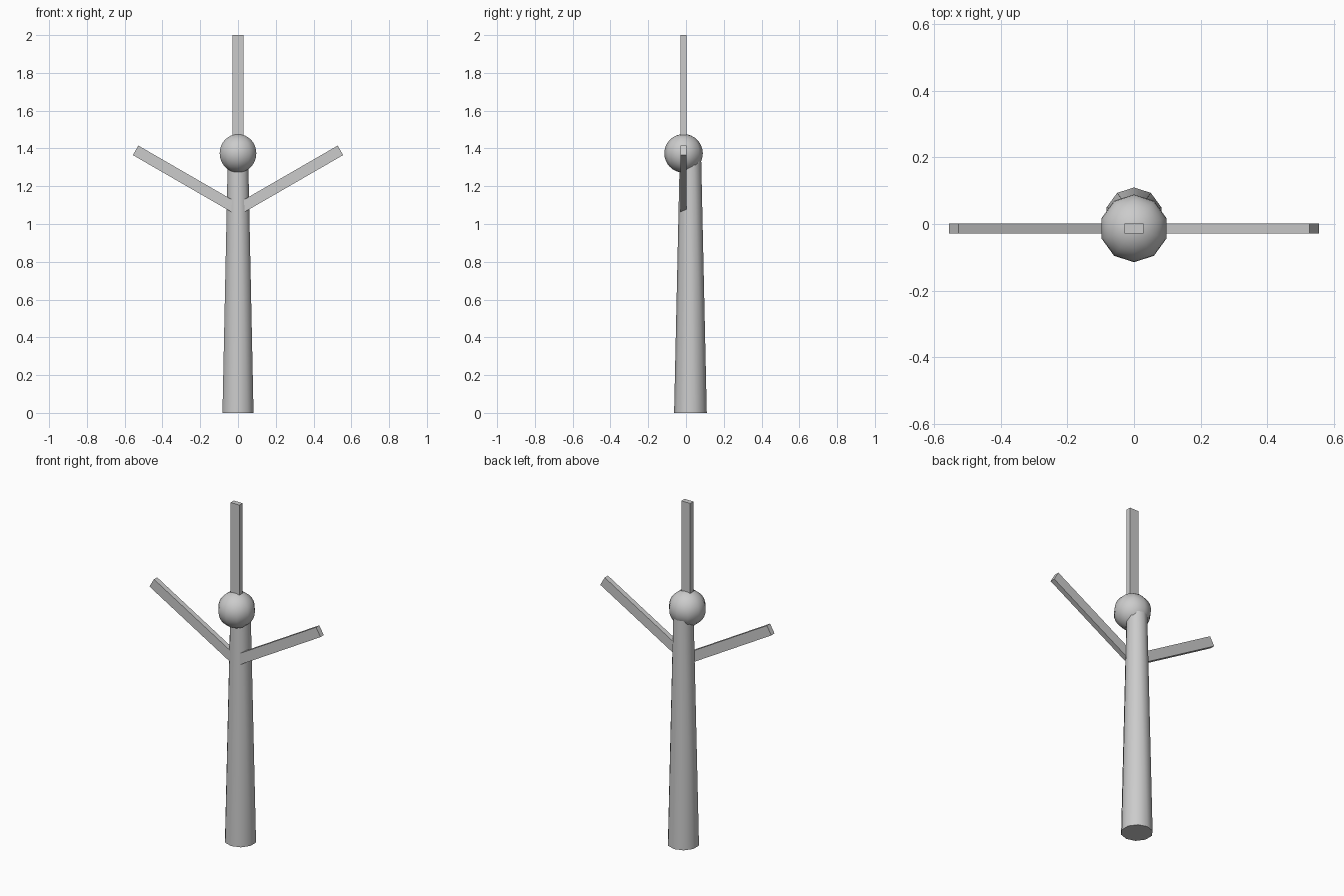
import bpy
from math import radians, sin, cos

if "Cube" in bpy.data.objects:
    bpy.data.objects.remove(bpy.data.objects["Cube"])

HUB_Y = -0.013


def smooth(obj, name):
    obj.name = name
    bpy.ops.object.shade_smooth_by_angle(angle=radians(45))


# Tapered ten-sided tower, a corner facing the back
bpy.ops.mesh.primitive_cone_add(vertices=10, radius1=0.0865, radius2=0.057, depth=1.34,
                                location=(0, 0.0235, 0.67))
smooth(bpy.context.object, "tower")

# Round hub
bpy.ops.mesh.primitive_uv_sphere_add(segments=10, ring_count=16, radius=0.102,
                                     location=(0, HUB_Y, 1.374), rotation=(0, 0, 0))
smooth(bpy.context.object, "hub")


# Flat box blade running outwards from its root, tilted about y
def blade(name, root_z, tilt, length=0.626):
    a = radians(tilt)
    bpy.ops.mesh.primitive_cube_add(
        size=1, rotation=(0, a, 0),
        location=(sin(a) * length / 2, HUB_Y, root_z + cos(a) * length / 2))
    obj = bpy.context.object
    obj.name = name
    obj.scale = (0.058, 0.03, length)


blade("top_blade", 1.374, 0)
blade("right_blade", 1.077, 60)
blade("left_blade", 1.077, -60)
